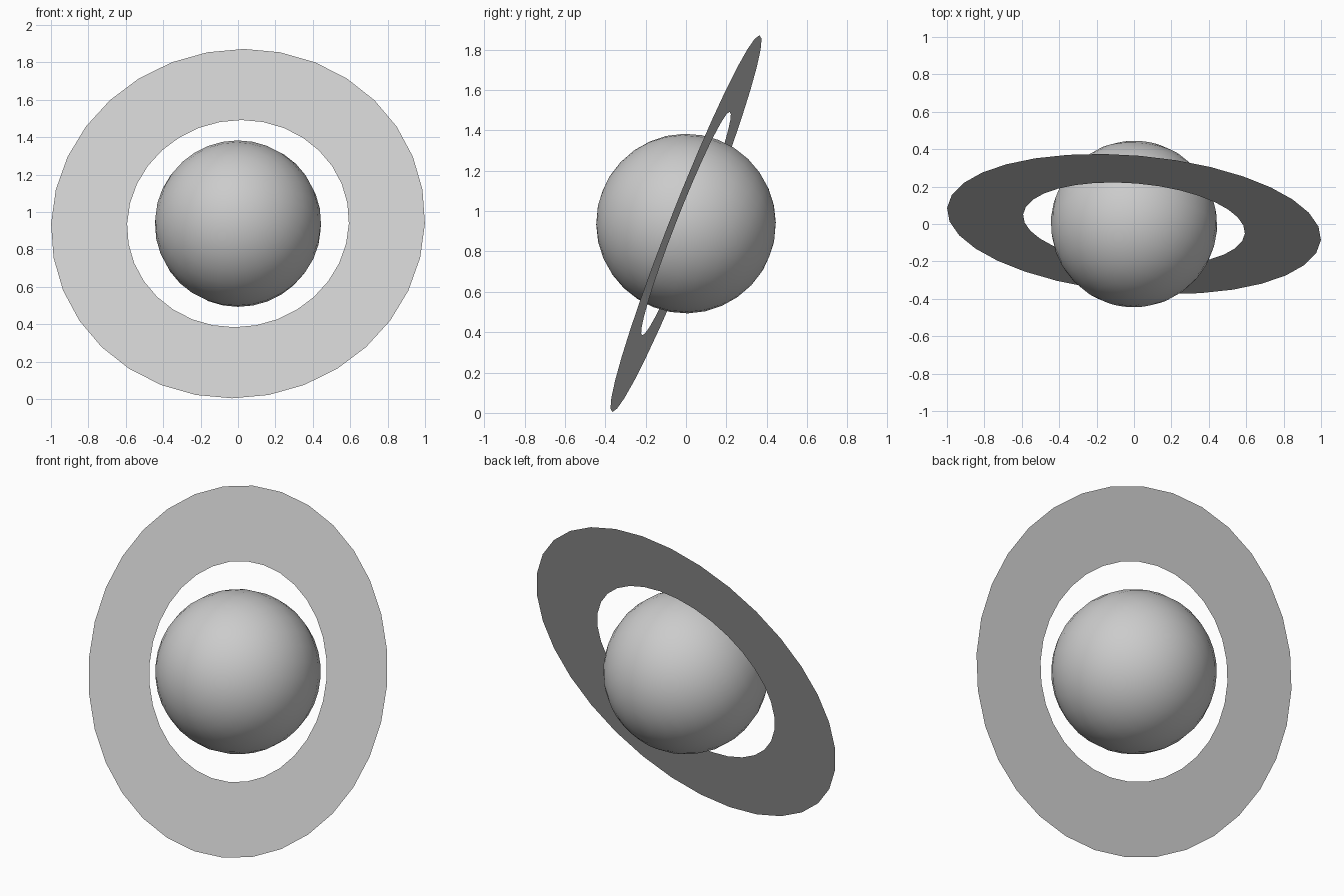
import bpy, bmesh
from math import cos, sin, tau
from mathutils import Vector

if "Cube" in bpy.data.objects:
    bpy.data.objects.remove(bpy.data.objects["Cube"])

CENTRE = Vector((0, 0, 0.938))
AXIS = Vector((-0.08, -0.928, 0.365)).normalized()
tilt = AXIS.to_track_quat('Z', 'Y')


def add_object(name, bm):
    mesh = bpy.data.meshes.new(name)
    bm.to_mesh(mesh)
    bm.free()
    obj = bpy.data.objects.new(name, mesh)
    bpy.context.collection.objects.link(obj)
    obj.location = CENTRE
    obj.rotation_euler = tilt.to_euler()
    return obj


# Planet: smooth ball sharing the ring's tilted axis
bm = bmesh.new()
bmesh.ops.create_uvsphere(bm, u_segments=32, v_segments=16, radius=0.445)
for f in bm.faces:
    f.smooth = True
add_object("planet", bm)

# Ring: flat paper-thin band around the planet
SIDES = 32
bm = bmesh.new()
inner, outer = [[bm.verts.new((r * cos(tau * i / SIDES), r * sin(tau * i / SIDES), 0))
                 for i in range(SIDES)] for r in (0.595, 1.003)]
for i in range(SIDES):
    j = (i + 1) % SIDES
    bm.faces.new((inner[i], outer[i], outer[j], inner[j]))
add_object("ring", bm)
